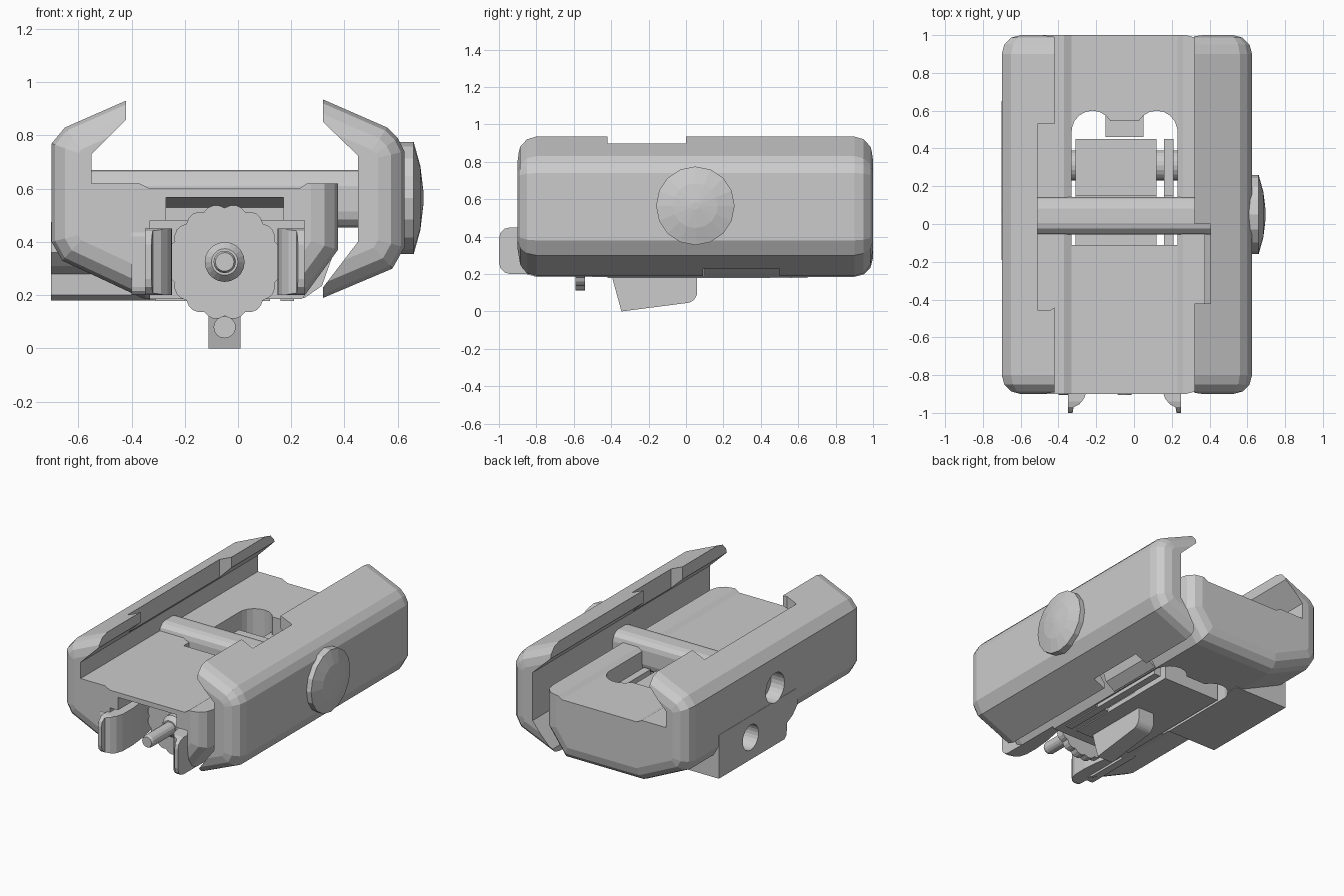
import bpy, bmesh, math

cube = bpy.data.objects.get("Cube")
if cube:
    bpy.data.objects.remove(cube, do_unlink=True)

grey = bpy.data.materials.new("mid grey")
grey.use_nodes = True
colour = (0.6, 0.6, 0.6, 1)
grey.diffuse_color = colour
grey.node_tree.nodes["Principled BSDF"].inputs["Base Color"].default_value = colour

FRONT, BACK = -0.9, 1.0
BOLT_Y, BOLT_Z = 0.045, 0.565
PIVOT_Y, PIVOT_Z = 0.31, 0.33
KNOB_X, KNOB_Z = -0.05, 0.325


def place(axis, u, v, w):
    """Profile point (u, v) at distance w along the axis."""
    return {"x": (w, u, v), "y": (u, w, v), "z": (u, v, w)}[axis]


def finish(name, bm):
    bmesh.ops.recalc_face_normals(bm, faces=bm.faces)
    mesh = bpy.data.meshes.new(name)
    bm.to_mesh(mesh)
    bm.free()
    mesh.materials.append(grey)
    obj = bpy.data.objects.new(name, mesh)
    bpy.context.collection.objects.link(obj)
    return obj


def prism(name, axis, points, a, b, cap_bevel=0):
    """Extrude a profile from a to b; optionally round the rims of both ends."""
    bm = bmesh.new()
    ends = [[bm.verts.new(place(axis, u, v, w)) for u, v in points] for w in (a, b)]
    caps = [bm.faces.new(e) for e in ends]
    n = len(points)
    for i in range(n):
        j = (i + 1) % n
        bm.faces.new((ends[0][i], ends[0][j], ends[1][j], ends[1][i]))
    bmesh.ops.recalc_face_normals(bm, faces=bm.faces)
    if cap_bevel:
        rims = [e for c in caps for e in c.edges]
        bmesh.ops.bevel(bm, geom=rims, offset=cap_bevel, segments=3,
                        profile=0.5, affect='EDGES')
    return finish(name, bm)


def box(name, x, y, z):
    pts = [(x[0], y[0]), (x[1], y[0]), (x[1], y[1]), (x[0], y[1])]
    return prism(name, "z", pts, z[0], z[1])


def arc(cu, cv, r, n, start, end):
    angles = [math.radians(start + (end - start) * i / (n - 1)) for i in range(n)]
    return [(cu + r * math.cos(t), cv + r * math.sin(t)) for t in angles]


def circle(cu, cv, r, n=24):
    return arc(cu, cv, r, n + 1, 0, 360)[:-1]


def rounded_rect(u, v, r, n=4):
    """Rectangle outline with rounded corners."""
    pts = []
    corners = [(u[1] - r, v[1] - r), (u[0] + r, v[1] - r),
               (u[0] + r, v[0] + r), (u[1] - r, v[0] + r)]
    for i, (cu, cv) in enumerate(corners):
        pts += arc(cu, cv, r, n, 90 * i, 90 * i + 90)
    return pts


def lathe(name, axis, cu, cv, rings, n=20):
    """Stack of circles, given as (distance, radius), along an axis."""
    bm = bmesh.new()
    loops = [[bm.verts.new(place(axis, u, v, w)) for u, v in circle(cu, cv, r, n)]
             for w, r in rings]
    for lo, hi in zip(loops, loops[1:]):
        for i in range(n):
            bm.faces.new((lo[i], lo[(i + 1) % n], hi[(i + 1) % n], hi[i]))
    bm.faces.new(loops[0])
    bm.faces.new(loops[-1])
    return finish(name, bm)


def combine(target, other, operation="DIFFERENCE"):
    mod = target.modifiers.new("cut", "BOOLEAN")
    mod.operation = operation
    mod.solver = "EXACT"
    mod.object = other
    bpy.context.view_layer.objects.active = target
    bpy.ops.object.modifier_apply(modifier=mod.name)
    bpy.data.objects.remove(other, do_unlink=True)


# main body: rounded outer hull, then the rail channel and openings are cut
body = prism("main_body", "y", [
    (0.375, 1.28), (-0.65, 0.83), (-0.70, 0.77), (-0.70, 0.40), (-0.66, 0.33),
    (-0.35, 0.185), (0.24, 0.185), (0.375, 0.37)], FRONT, BACK, cap_bevel=0.1)
combine(body, prism("channel_cutter", "y", [
    (-0.42, 1.5), (-0.42, 0.86), (-0.55, 0.73), (-0.55, 0.62), (-0.37, 0.62),
    (-0.33, 0.60), (0.23, 0.60), (0.26, 0.62), (1, 0.62), (1, 1.5)], -1.5, 1.5))
# side housing carrying the bolt and pivot bores, and its smaller opposite
combine(body, prism("side_housing", "x", [
    (0.65, 0.18), (-0.05, 0.18), (-0.075, 0.2), (-0.08, 0.28), (-0.14, 0.31),
    (-0.19, 0.36), (-0.19, 0.475), (0.65, 0.475)], -0.702, -0.3), "UNION")
combine(body, prism("small_housing", "y", [
    (0.22, 0.19), (0.25, 0.19), (0.315, 0.235), (0.36, 0.36), (0.22, 0.36)],
    0.1, 0.5), "UNION")
# relieved part of the fixed jaw lip
combine(body, prism("lip_cutter", "z", [
    (-0.3, -0.41), (-0.42, -0.44), (-0.44, -0.455), (-0.51, -0.455),
    (-0.51, 0.53), (-0.42, 0.53), (-0.3, 0.53)], 0.68, 1.5))
# deck window with two round lobes
window = [(0.23, -0.11), (0.23, 0.49)] + arc(0.12, 0.49, 0.11, 8, 10, 150)
window += arc(-0.22, 0.49, 0.11, 8, 30, 170) + [(-0.33, 0.49), (-0.33, -0.11)]
combine(body, prism("window_cutter", "z", window, -0.5, 0.9))
# front cavity around the knob, with a sloped ceiling slot
combine(body, box("cavity_cutter", (-0.33, 0.25), (-1.5, -0.5), (-0.5, 0.48)))
combine(body, prism("cavity_slot_cutter", "x", [
    (-1.5, 0.3), (-1.5, 0.567), (FRONT, 0.567), (-0.52, 0.53), (-0.52, 0.3)],
    -0.27, 0.17))
# round bores in the side
combine(body, prism("bolt_bore", "x", circle(BOLT_Y, BOLT_Z, 0.1), -1, -0.6))
combine(body, prism("pivot_bore", "x", circle(PIVOT_Y, PIVOT_Z, 0.085), -1, -0.4))

# movable clamp jaw, relieved along both lips
clamp = prism("clamp_jaw", "y", [
    (0, 1.075), (0.56, 0.83), (0.60, 0.79), (0.625, 0.74), (0.625, 0.38),
    (0.58, 0.30), (0, 0.055)], FRONT, BACK, cap_bevel=0.1)
combine(clamp, prism("jaw_cutter", "y", [
    (-0.2, 1.5), (0.32, 1.5), (0.32, 0.85), (0.45, 0.725), (0.45, 0.40),
    (0.32, 0.23), (0.32, -0.5), (-0.2, -0.5)], -1.5, 1.5))
combine(clamp, box("upper_lip_cutter", (0.2, 0.405), (-0.42, 0), (0.68, 1.5)))
combine(clamp, box("lower_lip_cutter", (0.2, 0.405), (0.09, 0.5), (-0.5, 0.4)))

# cross bar with soft edges, and the domed bolt head
prism("cross_bar", "x", rounded_rect((-0.055, 0.142), (0.455, 0.67), 0.06), -0.6, 0.5)
lathe("bolt_head", "x", BOLT_Y + 0.005, BOLT_Z,
      [(0.6, 0.21), (0.66, 0.21), (0.685, 0.12), (0.697, 0.02)], 16)

# pivot mechanism inside the window, with its base plates
for name, x in (("wide", (-0.31, 0.12)), ("narrow", (0.16, 0.21))):
    box(name + "_pivot_block", x, (0.15, 0.45), (0.2, 0.5))
    box(name + "_base_plate", x, (-0.42, 0.45), (0.178, 0.21))
lathe("pivot_pin", "x", PIVOT_Y, PIVOT_Z, [(-0.36, 0.08), (0.25, 0.08)])
box("window_tab", (-0.15, 0.05), (0.46, 0.62), (0.3, 0.48))

# release lever below the body, with a shallow bore in its front face
lever_side = [(-0.4, 0.2), (-0.345, 0.0)] + arc(0.0, 0.105, 0.06, 6, -80, 0) + [(0.06, 0.2)]
lever = prism("release_lever", "x", lever_side, -0.11, 0.01)
combine(lever, prism("lever_bore", "y", circle(KNOB_X, 0.08, 0.04, 16), -0.6, -0.34))

# scalloped knob with collar and pin
lobes = 16
rim = []
for i in range(lobes * 4):
    t = 2 * math.pi * i / (lobes * 4)
    r = 0.203 + 0.014 * abs(math.sin(lobes * t / 2))
    rim.append((KNOB_X + r * math.cos(t), KNOB_Z + r * math.sin(t)))
prism("adjusting_knob", "y", rim, -0.59, -0.54)
lathe("knob_collar", "y", KNOB_X, KNOB_Z, [(-0.66, 0.05), (-0.63, 0.075), (-0.48, 0.075)])
lathe("knob_pin", "y", KNOB_X, KNOB_Z, [(-0.905, 0.035), (-0.89, 0.042), (-0.58, 0.042)], 16)

# pair of flared spring arms at the front, with rounded corners
arm = [(0.25, -1.0), (0.25, -0.5), (0.19, -0.5), (0.16, -0.66), (0.148, -0.78),
       (0.15, -0.88), (0.165, -0.925), (0.19, -0.955), (0.22, -0.97), (0.225, -1.0)]
for name, side in (("left_spring_arm", 1), ("right_spring_arm", -1)):
    pts = [(KNOB_X + side * (x - KNOB_X), y) for x, y in arm]
    blade = prism(name, "z", pts, 0.1, 0.6)
    combine(blade, prism("arm_outline", "x", rounded_rect((-1.0, -0.4), (0.2, 0.45), 0.06),
                         -0.6, 0.6), "INTERSECT")
# outer cheek beside the right arm
prism("right_cheek", "x", rounded_rect((-0.905, -0.45), (0.2, 0.45), 0.03), -0.4, -0.33)
